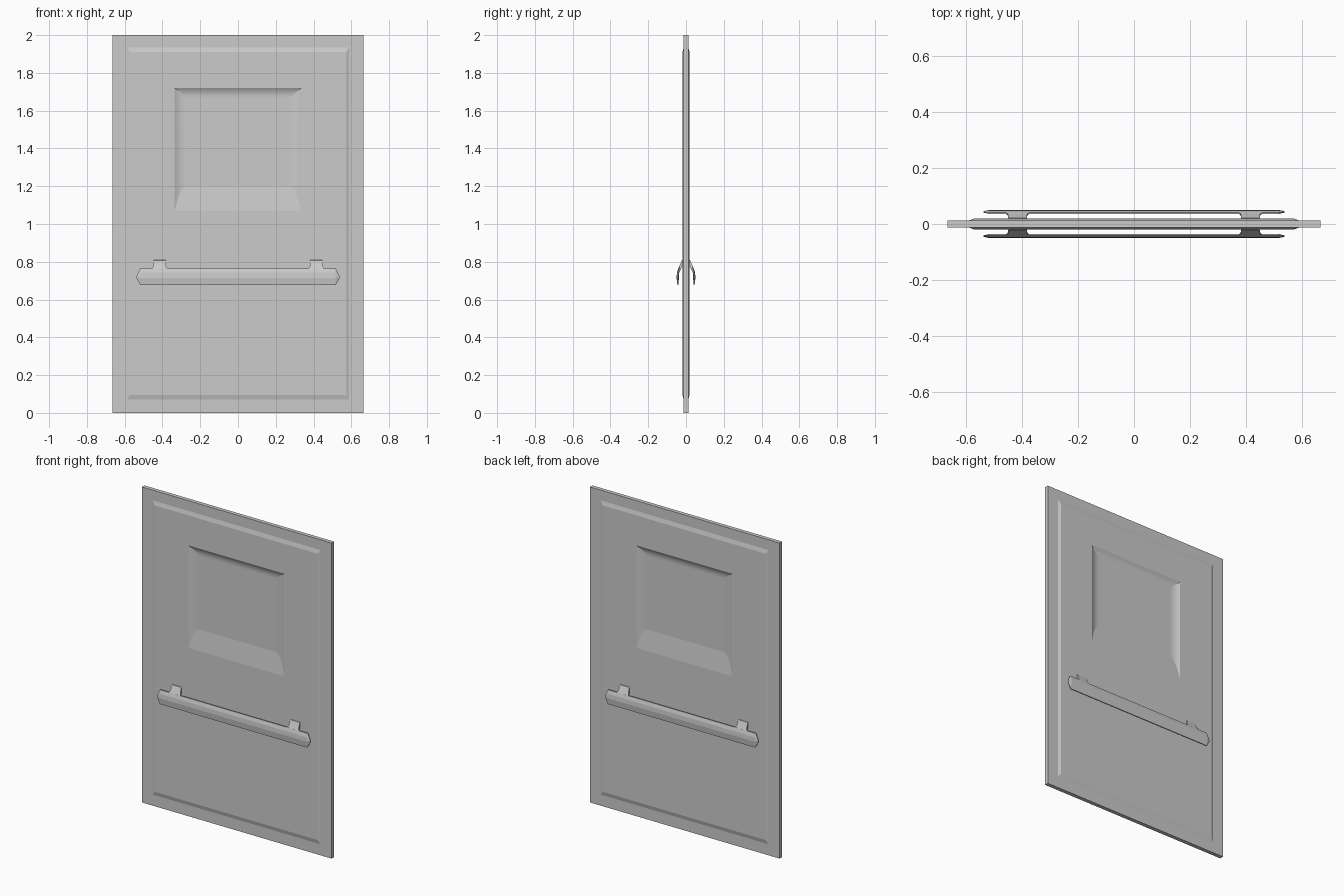
import bpy
import bmesh

cube = bpy.data.objects.get("Cube")
if cube:
    bpy.data.objects.remove(cube, do_unlink=True)

grey = bpy.data.materials.new("plain grey")
grey.use_nodes = True
colour = (0.6, 0.6, 0.6, 1)
grey.diffuse_color = colour
grey.node_tree.nodes["Principled BSDF"].inputs["Base Color"].default_value = colour


def loft(name, rings, smooth_rows=()):
    """Skin a list of equal-length closed rings and cap both ends."""
    bm = bmesh.new()
    rows = [[bm.verts.new(p) for p in ring] for ring in rings]
    n = len(rows[0])
    for r in range(len(rows) - 1):
        for i in range(n):
            j = (i + 1) % n
            face = bm.faces.new((rows[r][i], rows[r][j], rows[r + 1][j], rows[r + 1][i]))
            face.smooth = r in smooth_rows
    bm.faces.new(rows[0])
    bm.faces.new(rows[-1])
    # Keep the mitred corners crisp where the coves are smooth
    if smooth_rows:
        for r in range(len(rows) - 1):
            for i in range(n):
                bm.edges.get((rows[r][i], rows[r + 1][i])).smooth = False
    bmesh.ops.recalc_face_normals(bm, faces=bm.faces)
    mesh = bpy.data.meshes.new(name)
    bm.to_mesh(mesh)
    bm.free()
    mesh.materials.append(grey)
    obj = bpy.data.objects.new(name, mesh)
    bpy.context.collection.objects.link(obj)
    return obj


def rect(half_x, low, high, y):
    return [(-half_x, y, low), (half_x, y, low), (half_x, y, high), (-half_x, y, high)]


# Door: slab edge, raised field, then a coved recess with a sloping sill
SLAB, FIELD, FLOOR = 0.0125, 0.019, 0.004
STEPS = 8
side = [rect(0.665, 0, 2, SLAB),
        rect(0.588, 0.07, 1.935, SLAB),
        rect(0.572, 0.095, 1.91, FIELD)]
for k in range(STEPS + 1):
    u = k / STEPS
    depth = 1 - (1 - u) ** 2.5
    side.append(rect(0.335 - 0.07 * u, 1.07 + 0.13 * depth, 1.72 - 0.055 * u,
                     FIELD + (FLOOR - FIELD) * depth))
back = side[::-1]
front = [[(x, -y, z) for x, y, z in ring] for ring in side]
total = len(back) + len(front) - 1
cove_rows = set(range(STEPS)) | set(range(total - STEPS, total))
loft("door_panel", back + front, cove_rows)

# Handle cross-section as (distance from door centre, height)
bar_profile = [(0.036, 0.765), (0.041, 0.765), (0.048, 0.742), (0.05, 0.715),
               (0.045, 0.676), (0.041, 0.676), (0.037, 0.72)]
# Bracket stations: half width, then top and bottom points
bracket_stations = [(0.033, (0.014, 0.81), (0.012, 0.78)),
                    (0.033, (0.022, 0.808), (0.020, 0.775)),
                    (0.035, (0.036, 0.775), (0.031, 0.752)),
                    (0.044, (0.042, 0.762), (0.038, 0.74))]


def bar_ring(x, sign, scale_y, scale_z):
    return [(x, sign * (0.043 + (y - 0.043) * scale_y), 0.72 + (z - 0.72) * scale_z)
            for y, z in bar_profile]


for label, sign in (("front", -1), ("back", 1)):
    # Long bar with pointed ends
    loft(label + "_handle_bar", [bar_ring(-0.537, sign, 0.3, 0.15),
                                 bar_ring(-0.517, sign, 1, 1),
                                 bar_ring(0.517, sign, 1, 1),
                                 bar_ring(0.537, sign, 0.3, 0.15)])
    # Slanted brackets flaring into the bar
    for where, cx in (("right", -0.415), ("left", 0.415)):
        rings = [[(cx - w, sign * top[0], top[1]), (cx + w, sign * top[0], top[1]),
                  (cx + w, sign * low[0], low[1]), (cx - w, sign * low[0], low[1])]
                 for w, top, low in bracket_stations]
        loft(f"{label}_{where}_bracket", rings)
